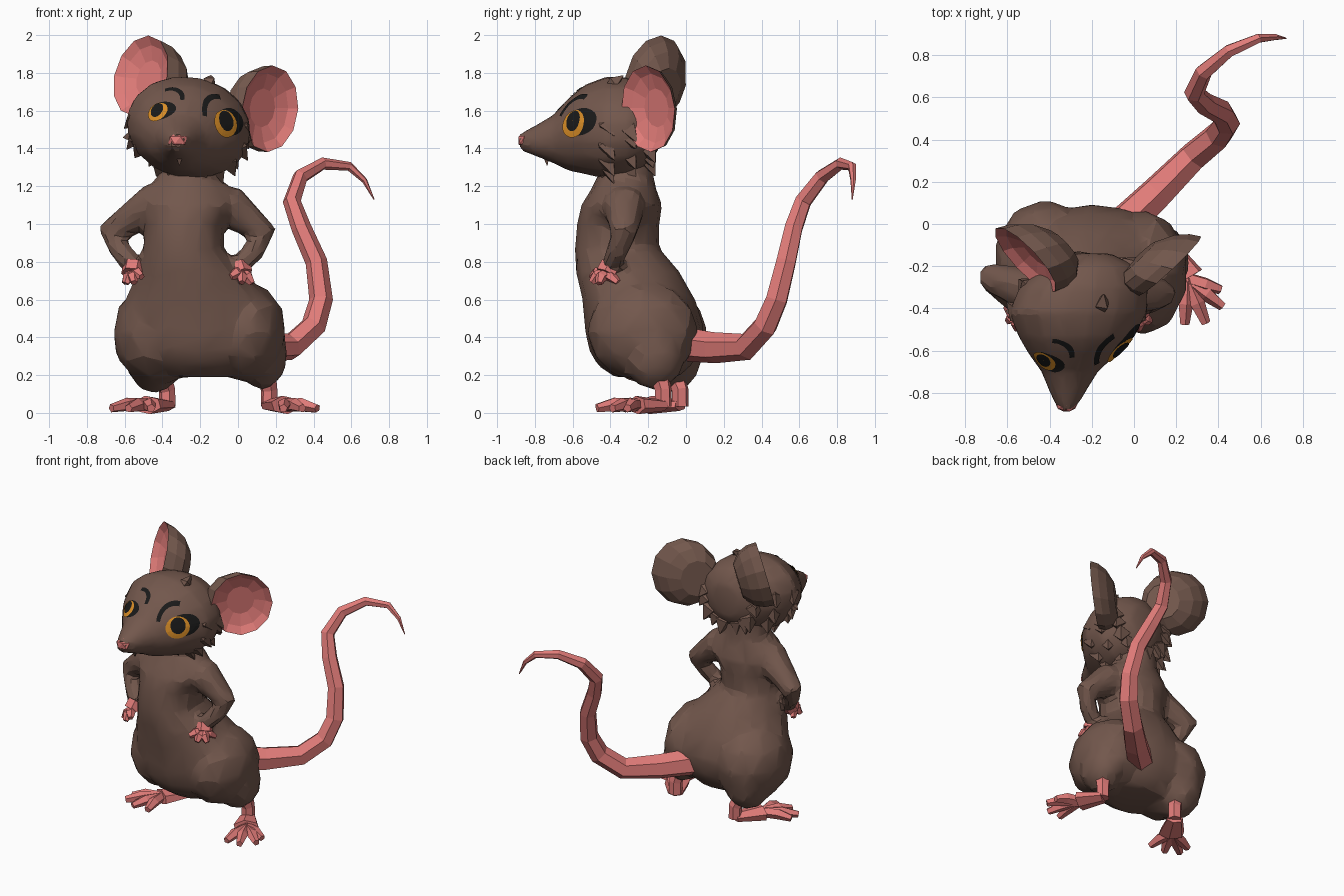
import bpy, bmesh, math, random
from mathutils import Vector, Matrix
from mathutils.bvhtree import BVHTree

random.seed(4)
if "Cube" in bpy.data.objects:
    bpy.data.objects.remove(bpy.data.objects["Cube"])


def material(name, r, g, b):
    m = bpy.data.materials.new(name)
    m.use_nodes = True
    m.diffuse_color = (r, g, b, 1)
    bsdf = m.node_tree.nodes["Principled BSDF"]
    bsdf.inputs["Base Color"].default_value = (r, g, b, 1)
    bsdf.inputs["Roughness"].default_value = 0.9
    return m


FUR = material("brown fur", 0.17, 0.096, 0.073)
SKIN = material("pink skin", 0.75, 0.2, 0.19)
AMBER = material("amber iris", 0.7, 0.27, 0.02)
BLACK = material("black", 0.01, 0.01, 0.01)


def finish(name, bm, *mats, fix=True):
    if fix:
        bmesh.ops.recalc_face_normals(bm, faces=bm.faces)
    me = bpy.data.meshes.new(name)
    bm.to_mesh(me)
    bm.free()
    ob = bpy.data.objects.new(name, me)
    bpy.context.collection.objects.link(ob)
    for m in mats:
        me.materials.append(m)
    return ob


def loft(bm, rings):
    loops = [[bm.verts.new(p) for p in ring] for ring in rings]
    n = len(loops[0])
    for a, b in zip(loops, loops[1:]):
        for i in range(n):
            bm.faces.new((a[i], a[(i + 1) % n], b[(i + 1) % n], b[i]))
    bm.faces.new(loops[0])
    bm.faces.new(loops[-1])


def tube(bm, points, radii, n=6, flat=1.0):
    """Tapered tube; flat squashes it vertically."""
    pts = [Vector(p) for p in points]
    side, last, rings = None, None, []
    for i, p in enumerate(pts):
        t = (pts[min(i + 1, len(pts) - 1)] - pts[max(i - 1, 0)]).normalized()
        if side is None:
            side = t.orthogonal().normalized()
        else:
            side = last.rotation_difference(t) @ side
        last, other = t, t.cross(side)
        ring = []
        for k in range(n):
            a = math.tau * k / n
            off = (side * math.cos(a) + other * math.sin(a)) * radii[i]
            off.z *= flat
            ring.append(p + off)
        rings.append(ring)
    loft(bm, rings)


def ball(bm, centre, size, sub=2):
    mat = Matrix.Translation(centre) @ Matrix.Diagonal((*size, 1))
    bmesh.ops.create_icosphere(bm, subdivisions=sub, radius=1, matrix=mat)


def fuse(ob, voxel, ratio, angle):
    """Merge overlapping shells into one faceted skin."""
    r = ob.modifiers.new("fuse", 'REMESH')
    r.mode, r.voxel_size = 'VOXEL', voxel
    s = ob.modifiers.new("soften", 'SMOOTH')
    s.factor, s.iterations = 0.5, 3
    ob.modifiers.new("facet", 'DECIMATE').ratio = ratio
    bpy.ops.object.select_all(action='DESELECT')
    bpy.context.view_layer.objects.active = ob
    ob.select_set(True)
    for m in list(ob.modifiers):
        bpy.ops.object.modifier_apply(modifier=m.name)
    bpy.ops.object.shade_smooth_by_angle(angle=math.radians(angle))


# Body: lofted torso, thighs, calves and arms fused together
bm = bmesh.new()
torso = [(.19, -.19, -.21, .2, .17), (.25, -.2, -.22, .3, .245), (.33, -.2, -.22, .37, .295),
         (.45, -.2, -.22, .42, .315), (.6, -.21, -.25, .385, .3), (.75, -.25, -.31, .28, .275),
         (.87, -.29, -.365, .215, .225), (1.0, -.28, -.36, .21, .22), (1.1, -.26, -.34, .26, .215),
         (1.18, -.26, -.33, .235, .175), (1.25, -.265, -.32, .16, .15), (1.38, -.265, -.32, .15, .15)]
loft(bm, [[(x + w * math.cos(math.tau * k / 16), y + d * math.sin(math.tau * k / 16), z)
           for k in range(16)] for z, x, y, w, d in torso])
ball(bm, (-.42, -.18, .42), (.25, .3, .28))
ball(bm, (.04, -.23, .43), (.22, .3, .27))
ball(bm, (-.44, -.09, .3), (.16, .18, .2))
ball(bm, (.13, -.17, .31), (.135, .17, .19))
tube(bm, [(-.2, -.33, 1.07), (-.03, -.33, 1.09), (.14, -.33, .945), (.09, -.36, .865), (0, -.4, .77)],
     [.13, .115, .07, .06, .055], 10)
tube(bm, [(-.3, -.33, 1.07), (-.46, -.33, 1.1), (-.685, -.25, .945), (-.625, -.31, .865), (-.55, -.38, .77)],
     [.13, .115, .07, .06, .055], 10)
body = finish("body", bm, FUR)
fuse(body, 0.025, 0.11, 17)

# Head: rolled elliptical sections running from the skull back to the snout tip
ROLL = math.radians(13)
skull = [(-.14, -.21, 1.52, .1, .12), (-.2, -.215, 1.52, .23, .21), (-.3, -.24, 1.515, .31, .26),
         (-.42, -.265, 1.51, .335, .27), (-.54, -.275, 1.5, .275, .235), (-.62, -.29, 1.475, .21, .195),
         (-.7, -.305, 1.45, .135, .13), (-.8, -.315, 1.44, .085, .08), (-.88, -.32, 1.435, .04, .045)]


def skull_point(row, a):
    y, x, z, w, h = row
    u, v = w * math.cos(a), h * math.sin(a)
    c, s = math.cos(ROLL), math.sin(ROLL)
    return Vector((x + u * c + v * s, y, z - u * s + v * c))


bm = bmesh.new()
loft(bm, [[skull_point(r, math.tau * k / 16) for k in range(16)] for r in skull])
head = finish("head", bm, FUR)
fuse(head, 0.022, 0.14, 16)

# Fur tufts on cheeks, nape, crown and chin
bm = bmesh.new()


def tuft(base, direction, length, radius):
    d = Vector(direction).normalized()
    base = Vector(base)
    tube(bm, [base - d * length * .5, base, base + d * length], [radius * .6, radius, .003], 4)


for row in skull[1:4]:
    centre = Vector((row[1], row[0], row[2]))
    for deg in range(185, 375, 21):
        p = skull_point(row, math.radians(deg + random.uniform(-7, 7)))
        out = (p - centre).normalized()
        tuft(p * .86 + centre * .14, out * .45 + Vector((0, .4, -.55)),
             random.uniform(.07, .1), random.uniform(.05, .065))
tuft((-.15, -.38, 1.75), (.1, .8, .6), .06, .04)
tuft((-.31, -.74, 1.36), (0, .1, -1), .05, .025)
tuft((-.53, -.42, 1.47), (-1, .1, -.15), .08, .07)
finish("fur_tufts", bm, FUR)

# Nose
bm = bmesh.new()
ball(bm, (-.32, -.857, 1.443), (.056, .036, .044), 1)
finish("nose", bm, SKIN)


# Ears: brown shell tapering into the skull, pink hollow in front
def ear(name, centre, normal, root, w, h):
    centre, root, n = Vector(centre), Vector(root), Vector(normal).normalized()
    up = (Vector((0, 0, 1)) - n * n.z).normalized()
    side = up.cross(n)
    bm = bmesh.new()

    def ring(c, k):
        return [bm.verts.new(c + (side * w * math.cos(a) + up * h * math.sin(a)) * k)
                for a in (math.tau * i / 12 for i in range(12))]

    rings = [ring(centre - n * .06, .45), ring(centre - n * .035, .8), ring(centre, 1)]
    rings += [ring(centre.lerp(root, t), k) for t, k in ((.35, .98), (.7, .85), (1, .54))]
    for j, (a, b) in enumerate(zip(rings, rings[1:])):
        for i in range(12):
            f = bm.faces.new((a[i], a[(i + 1) % 12], b[(i + 1) % 12], b[i]))
            f.material_index = 1 if j < 2 else 0
    bm.faces.new(rings[0]).material_index = 1
    bm.faces.new(rings[-1])
    finish(name, bm, FUR, SKIN)


ear("right_ear", (-.515, -.17, 1.785), (-.7, -.66, .25), (-.34, -.11, 1.71), .205, .22)
ear("left_ear", (.17, -.2, 1.61), (.68, -.72, -.08), (.02, -.16, 1.61), .205, .23)

# Painted eyes and brows: thin patches laid on the head surface
surface = BVHTree.FromObject(head, bpy.context.evaluated_depsgraph_get())


def patch(name, mat, frame, shift, size, lift, r0=0.02, arc=(0, 360)):
    origin, n, side, up, scale = frame
    bm = bmesh.new()
    rows = []
    for i in range(5):
        r = r0 + (1 - r0) * i / 4
        row = []
        for k in range(21):
            a = math.radians(arc[0] + (arc[1] - arc[0]) * k / 20)
            p = (origin + side * scale * (shift[0] + size[0] * r * math.cos(a))
                 + up * scale * (shift[1] + size[1] * r * math.sin(a)))
            hit = surface.ray_cast(p + n * .4, -n)[0]
            row.append(bm.verts.new((hit or p) + n * lift))
        rows.append(row)
    for a, b in zip(rows, rows[1:]):
        for k in range(20):
            f = bm.faces.new((a[k], b[k], b[k + 1], a[k + 1]))
            f.normal_update()
            if f.normal.dot(n) < 0:
                f.normal_flip()
    finish(name, bm, mat, fix=False)


for label, origin, normal, sign, scale, rim, brow in (
        ("left", (-.07, -.59, 1.53), (.55, -.82, .15), 1, 1, .042, (-.01, .02)),
        ("right", (-.39, -.59, 1.575), (-.5, -.82, .25), -1, .74, -.03, (-.04, .06))):
    n = Vector(normal).normalized()
    side = Vector((0, 0, 1)).cross(n).normalized() * sign
    tilt = Matrix.Rotation(ROLL * .5, 3, n)
    side = tilt @ side
    up = tilt @ (Vector((0, 0, 1)) - n * n.z).normalized()
    frame = (Vector(origin), n, side, up, scale)
    patch(label + "_eye_rim", BLACK, frame, (rim, .008), (.105, .075), .004)
    patch(label + "_iris", AMBER, frame, (0, 0), (.08, .075), .008)
    patch(label + "_pupil", BLACK, frame, (.004, .014), (.05, .056), .012)
    patch(label + "_brow", BLACK, frame, brow, (.13, .15), .005, .8, (70, 165))

# Tail
bm = bmesh.new()
tail = [(-.11, -.06, .37, .095), (.11, .15, .345, .083), (.28, .32, .35, .072), (.4, .42, .46, .068),
        (.44, .48, .6, .063), (.415, .53, .8, .058), (.335, .57, .98, .053), (.285, .62, 1.12, .048),
        (.33, .72, 1.25, .042), (.45, .82, 1.32, .033), (.59, .88, 1.305, .024),
        (.67, .885, 1.23, .015), (.72, .88, 1.13, .003)]
tube(bm, [t[:3] for t in tail], [t[3] for t in tail], 6)
finish("tail", bm, SKIN)


# Feet with four spread toes, hands with four fingers
def foot(name, top, heel, ball_of_foot, toes):
    bm = bmesh.new()
    tube(bm, [top, (heel[0], heel[1], .12), (heel[0], heel[1], .035)], [.06, .045, .045], 6)
    tube(bm, [(*heel, .04), (*ball_of_foot, .042)], [.055, .09], 6, .55)
    mid = Vector((*ball_of_foot, .042))
    for x, y in toes:
        end = Vector((x, y, .024))
        knuckle = mid.lerp(end, .55) + Vector((0, 0, .012))
        tube(bm, [mid, knuckle, end], [.034, .037, .023], 5)
    finish(name, bm, SKIN)


foot("left_foot", (.14, -.15, .24), (.165, -.12), (.25, -.26),
     [(.41, -.31), (.42, -.39), (.34, -.47), (.24, -.475)])
foot("right_foot", (-.42, -.07, .22), (-.375, -.03), (-.48, -.19),
     [(-.67, -.25), (-.67, -.33), (-.58, -.38), (-.46, -.38)])


def hand(name, wrist, palm, tips):
    bm = bmesh.new()
    tube(bm, [wrist, palm], [.058, .06], 6)
    for tip in tips:
        mid = Vector(palm).lerp(Vector(tip), .55) + Vector((0, -.01, .012))
        tube(bm, [palm, mid, tip], [.032, .032, .018], 5)
    finish(name, bm, SKIN)


hand("left_hand", (.005, -.395, .785), (.02, -.42, .735),
     [(.07, -.36, .69), (.075, -.46, .685), (.02, -.5, .69), (-.04, -.5, .72)])
hand("right_hand", (-.55, -.375, .785), (-.56, -.41, .735),
     [(-.6, -.37, .69), (-.595, -.46, .685), (-.55, -.5, .69), (-.51, -.5, .72)])
